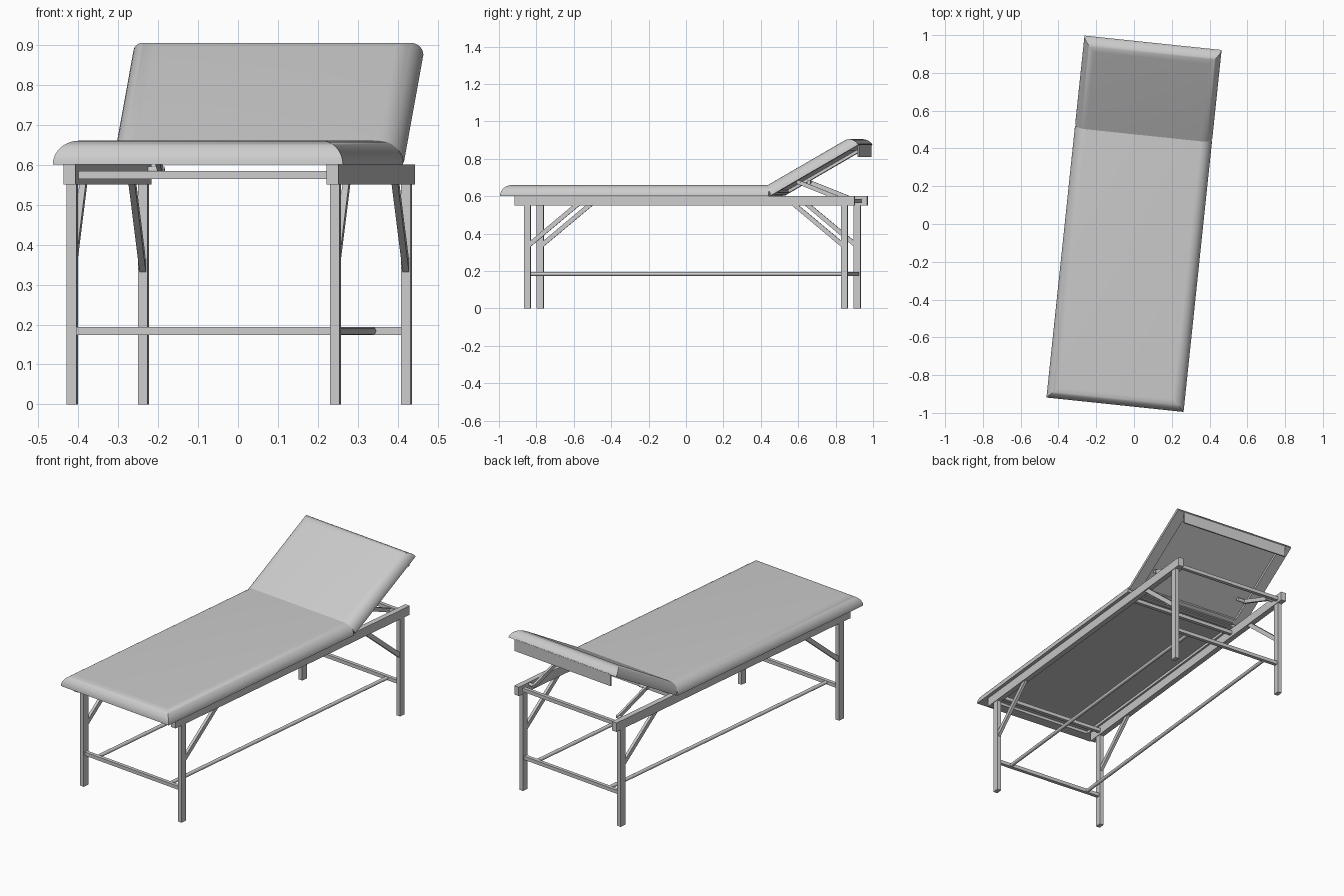
import bpy, bmesh, math
from mathutils import Matrix, Vector

if "Cube" in bpy.data.objects:
    bpy.data.objects.remove(bpy.data.objects["Cube"])

TURN = Matrix.Rotation(math.radians(-6), 4, 'Z')   # whole table is turned slightly


def finish(name, bm, local=Matrix.Identity(4), smooth=False):
    bmesh.ops.recalc_face_normals(bm, faces=bm.faces[:])
    bm.transform(TURN @ local)
    mesh = bpy.data.meshes.new(name)
    bm.to_mesh(mesh)
    bm.free()
    obj = bpy.data.objects.new(name, mesh)
    bpy.context.collection.objects.link(obj)
    if smooth:
        bpy.ops.object.select_all(action='DESELECT')
        obj.select_set(True)
        bpy.context.view_layer.objects.active = obj
        bpy.ops.object.shade_smooth_by_angle(angle=math.radians(35))
    return obj


def box(name, lo, hi):
    bm = bmesh.new()
    bmesh.ops.create_cube(bm, size=1)
    lo, hi = Vector(lo), Vector(hi)
    m = Matrix.Translation((lo + hi) / 2) @ Matrix.Diagonal((*(hi - lo), 1))
    return finish(name, bm, m)


def bar(name, a, b, width, depth, rounded=False):
    """Square or round bar from a to b."""
    a, b = Vector(a), Vector(b)
    d = b - a
    bm = bmesh.new()
    if rounded:
        bmesh.ops.create_cone(bm, cap_ends=True, segments=16, radius1=width / 2,
                              radius2=width / 2, depth=d.length)
    else:
        bmesh.ops.create_cube(bm, size=1)
        bm.transform(Matrix.Diagonal((width, depth, d.length, 1)))
    z = d.normalized()
    x = Vector((1, 0, 0)) if abs(z.x) < 0.9 else Vector((0, 1, 0))
    y = z.cross(x).normalized()
    x = y.cross(z)
    rot = Matrix((x, y, z)).transposed().to_4x4()
    return finish(name, bm, Matrix.Translation((a + b) / 2) @ rot, rounded)


def cushion(name, length, local):
    """Pad from y=0 (flat hinge end) to y=length, rounded on three sides, recessed below."""
    hw, edge, height, steps = 0.365, 0.06, 0.06, 10
    levels = [(0.06, 0.015), (0.06, 0.0)]          # recess and underside rim
    for i in range(steps + 1):
        t = math.pi / 2 * i / steps
        levels.append((edge * (1 - math.cos(t)), height * math.sin(t)))
    bm = bmesh.new()
    rings = []
    for k, (inset, z) in enumerate(levels):
        start = 0.03 if k < 2 else 0.004 * inset / edge
        w, l = hw - inset, length - inset
        rings.append([bm.verts.new(p) for p in
                      ((-w, start, z), (w, start, z), (w, l, z), (-w, l, z))])
    for a, b in zip(rings, rings[1:]):
        for i in range(4):
            j = (i + 1) % 4
            bm.faces.new((a[i], a[j], b[j], b[i]))
    bm.faces.new(rings[0])
    bm.faces.new(rings[-1])
    return finish(name, bm, local, True)


# Padding: flat bed, raised backrest, hinge strip and end flap
cushion("bed_cushion", 1.445,
        Matrix.Translation((0, 0.483, 0.60)) @ Matrix.Rotation(math.pi, 4, 'Z'))
cushion("backrest_cushion", 0.54,
        Matrix.Translation((0, 0.497, 0.605)) @ Matrix.Rotation(math.radians(30), 4, 'X'))
box("hinge_strip", (-0.30, 0.475, 0.605), (0.30, 0.505, 0.655))
box("backrest_end_flap", (-0.325, 0.955, 0.81), (0.325, 0.963, 0.878))

# Parts on both long sides
for s, side in ((-1, "left"), (1, "right")):
    x = s * 0.331
    box(f"{side}_rail", (x - 0.015, -0.885, 0.55), (x + 0.015, 0.941, 0.60))
    for y, d, end in ((-0.818, 1, "front"), (0.886, -1, "back")):
        box(f"{side}_{end}_leg", (x - 0.012, y - 0.018, 0), (x + 0.012, y + 0.018, 0.56))
        bar(f"{side}_{end}_brace", (x, y + d * 0.01, 0.34), (x, y + d * 0.28, 0.565),
            0.016, 0.024)
    bar(f"{side}_long_stretcher", (s * 0.245, -0.818, 0.184), (s * 0.245, 0.886, 0.184),
        0.02, 0.02, True)
    # backrest prop with pivot pin
    xs = s * 0.285
    bar(f"{side}_backrest_prop", (xs, 0.635, 0.675), (xs, 0.86, 0.585), 0.012, 0.022)
    bar(f"{side}_prop_pivot", (xs - s * 0.045, 0.635, 0.675), (xs + s * 0.01, 0.635, 0.675),
        0.02, 0.02, True)
    bar(f"{side}_prop_foot_pin", (xs - s * 0.01, 0.855, 0.587), (x, 0.855, 0.587),
        0.018, 0.018, True)

# Cross bars between the sides
for y, end in ((-0.818, "front"), (0.886, "back")):
    bar(f"{end}_low_crossbar", (-0.325, y, 0.184), (0.325, y, 0.184), 0.02, 0.02)
for y, end in ((-0.80, "front"), (0.46, "middle"), (0.90, "back")):
    bar(f"{end}_top_crossbar", (-0.32, y, 0.574), (0.32, y, 0.574), 0.02, 0.02)
